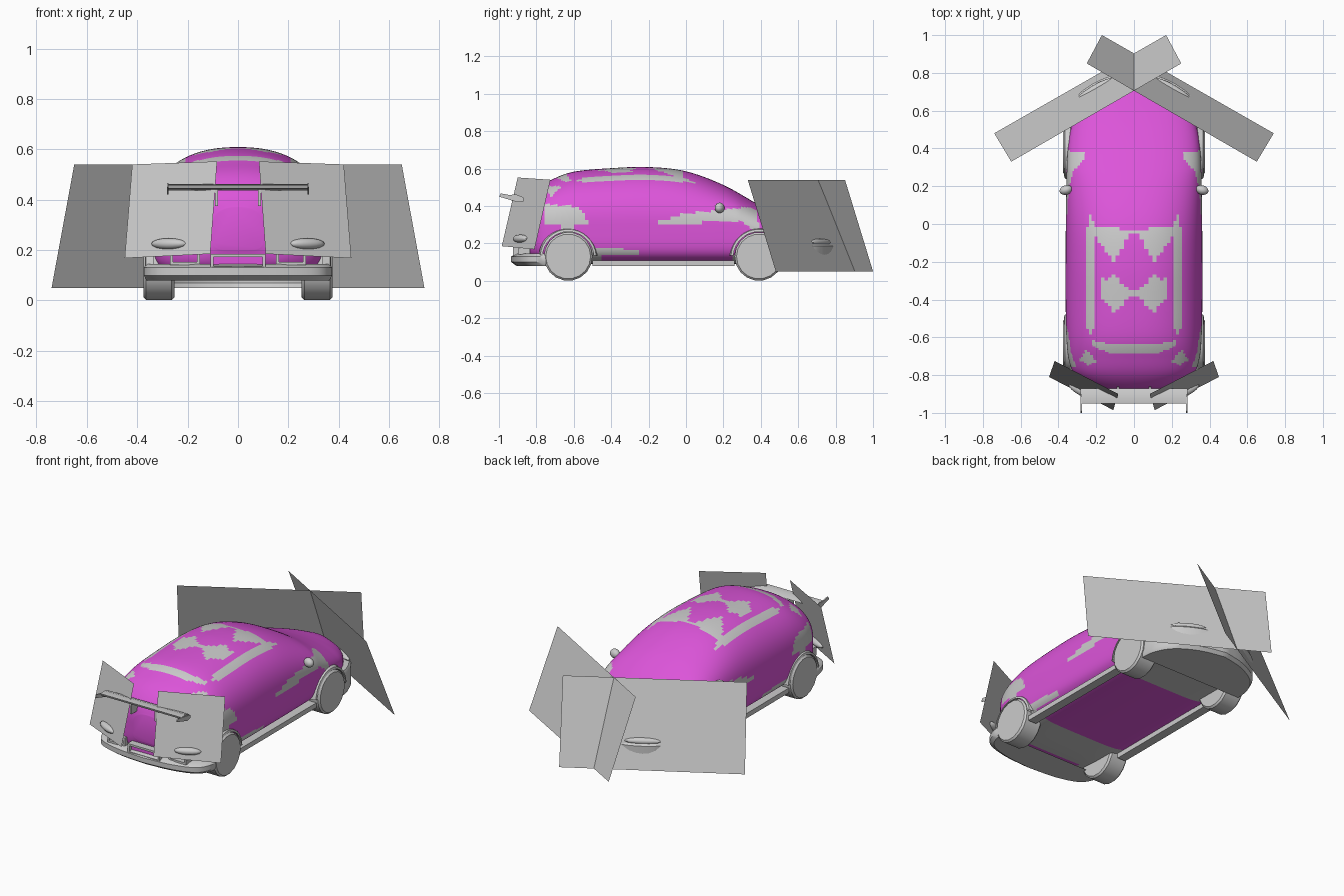
import bpy, bmesh, math
from mathutils import Vector, Matrix

if "Cube" in bpy.data.objects:
    bpy.data.objects.remove(bpy.data.objects["Cube"])


def material(name, rgb):
    m = bpy.data.materials.new(name)
    m.diffuse_color = (*rgb, 1)
    m.use_nodes = True
    m.node_tree.nodes["Principled BSDF"].inputs["Base Color"].default_value = m.diffuse_color
    return m


GREY = material("light grey", (0.6, 0.6, 0.6))
MAGENTA = material("magenta", (0.72, 0.09, 0.7))


def finish(name, bm, mats=(GREY,), smooth=None, fix=True):
    if fix:
        bmesh.ops.recalc_face_normals(bm, faces=bm.faces)
    me = bpy.data.meshes.new(name)
    bm.to_mesh(me)
    bm.free()
    for m in mats:
        me.materials.append(m)
    ob = bpy.data.objects.new(name, me)
    bpy.context.collection.objects.link(ob)
    if smooth:
        bpy.context.view_layer.objects.active = ob
        ob.select_set(True)
        bpy.ops.object.shade_smooth_by_angle(angle=math.radians(smooth))
        ob.select_set(False)
    return ob


def box(name, lo, hi, mat=GREY):
    lo, hi = Vector(lo), Vector(hi)
    bm = bmesh.new()
    bmesh.ops.create_cube(bm, size=1, matrix=Matrix.Translation((lo + hi) / 2) @ Matrix.Diagonal((*(hi - lo), 1)))
    return finish(name, bm, (mat,))


def ellipsoid(name, centre, radii, turn=0):
    bm = bmesh.new()
    mx = Matrix.Translation(centre) @ Matrix.Rotation(turn, 4, 'Z') @ Matrix.Diagonal((*radii, 1))
    bmesh.ops.create_uvsphere(bm, u_segments=16, v_segments=8, radius=1, matrix=mx)
    return finish(name, bm, smooth=40)


def quad(name, pts):
    bm = bmesh.new()
    bm.faces.new([bm.verts.new(p) for p in pts])
    return finish(name, bm, fix=False)


def inside(u, v, poly):
    hit = False
    for (a, b), (c, d) in zip(poly, poly[1:] + poly[:1]):
        if (b > v) != (d > v) and u < (c - a) * (v - b) / (d - b) + a:
            hit = not hit
    return hit


def spline(pts, steps):
    pts = [Vector(p) for p in pts]
    out = []
    for i in range(len(pts) - 1):
        p0, p1, p2, p3 = pts[max(i - 1, 0)], pts[i], pts[i + 1], pts[min(i + 2, len(pts) - 1)]
        for k in range(steps):
            t = k / steps
            out.append(0.5 * (2 * p1 + (p2 - p0) * t + (2 * p0 - 5 * p1 + 4 * p2 - p3) * t * t
                              + (3 * p1 - p0 - 3 * p2 + p3) * t ** 3))
    return out + [pts[-1]]


# Body shell: stations of (y, half width, roof height, floor height)
STATIONS = [(-.885, .10, .37, .20), (-.86, .22, .43, .14), (-.80, .31, .495, .105), (-.72, .345, .54, .095),
            (-.6, .358, .583, .09), (-.4, .362, .602, .09), (-.2, .362, .608, .09), (0, .361, .585, .09),
            (.2, .358, .512, .09), (.38, .352, .412, .09), (.5, .335, .355, .09), (.6, .3, .315, .1),
            (.7, .22, .28, .11), (.77, .1, .25, .14)]
# Light patches seen from above (|x|, y) and from the side (y, z)
TOP = [[(.2, -.01), (.0, -.035), (.025, -.06), (.11, -.2), (.2, -.07)],
       [(.12, -.26), (.0, -.37), (.11, -.47), (.12, -.43), (.18, -.4), (.17, -.28), (.14, -.3)],
       [(.24, .06), (.2, -.02), (.205, -.5), (.225, -.6), (.25, -.55), (.255, -.1)],
       [(.23, -.61), (.22, -.65), (.1, -.69), (-.01, -.69), (-.01, -.64), (.15, -.635)],
       [(.25, -.66), (.29, -.72), (.24, -.75), (.2, -.73)]]
SIDE = [[(-.18, .30), (-.03, .355), (.38, .40), (.39, .25), (.29, .32), (.07, .31)],
        [(-.76, .41), (-.57, .395), (-.52, .31), (-.6, .265), (-.76, .27)],
        [(-.5, .18), (-.25, .165), (-.25, .13), (-.1, .11), (-.5, .1)]]


def ring_point(y, w, top, low, a):
    belt = min(.3, low + .55 * (top - low))
    c, s = math.cos(a), math.sin(a)
    n = 2.3 if s >= 0 else 5
    x = math.copysign(abs(c) ** (2 / n), c) * w
    z = belt + abs(s) ** (2 / n) * ((top - belt) if s >= 0 else (low - belt))
    return (x, y, z)


def body_shell():
    bm = bmesh.new()
    n = 112
    rings = [[bm.verts.new(ring_point(*st, 2 * math.pi * i / n)) for i in range(n)]
             for st in spline(STATIONS, 12)]
    for a, b in zip(rings, rings[1:]):
        for i in range(n):
            j = (i + 1) % n
            bm.faces.new((a[i], a[j], b[j], b[i]))
    bm.faces.new(rings[0])
    bm.faces.new(rings[-1])
    bmesh.ops.recalc_face_normals(bm, faces=bm.faces)
    for f in bm.faces:
        c, nm = f.calc_center_median(), f.normal
        x = abs(c.x)
        grey = False
        if nm.z < -.6:
            floor = x < .34 and -.46 < c.y < .24 or x < .2 and -.82 < c.y < -.72
            grey = not floor
        elif c.z > .42 and nm.z > .15:
            grey = any(inside(x, c.y, p) for p in TOP)
        elif abs(nm.x) > .35:
            grey = any(inside(c.y, c.z, p) for p in SIDE)
        f.material_index = 0 if grey else 1
    finish("body_shell", bm, (GREY, MAGENTA), smooth=50)


body_shell()


# Bumpers: curved walls closed underneath, from a half outline
def bumper(name, half, low, high, lean):
    outline = spline(half, 4)
    outline += [Vector((-p.x, p.y)) for p in reversed(outline[:-1])]
    bm = bmesh.new()
    levels = []
    for z, k in ((low, lean), (low + .02, 1), (high - .015, 1), (high, lean), (high, .88)):
        levels.append([bm.verts.new((p.x * k, p.y * k, z)) for p in outline])
    for a, b in zip(levels, levels[1:]):
        for i in range(len(a) - 1):
            bm.faces.new((a[i], a[i + 1], b[i + 1], b[i]))
    bm.faces.new(levels[0])
    finish(name, bm, smooth=35)


bumper("rear_bumper", [(.372, -.74), (.37, -.8), (.32, -.875), (.18, -.92), (0, -.935)], .08, .145, .97)
bumper("front_bumper", [(.36, .5), (.345, .6), (.28, .7), (.15, .775), (0, .81)], .05, .2, .98)

# Number plate frame and rear vents
for name, x0, x1, z0, z1, y in (("plate_frame", -.11, .11, .125, .185, -.925),
                                ("vent_frame", .15, .27, .14, .195, -.895),
                                ("vent_frame", -.27, -.15, .14, .195, -.895)):
    t = .012
    box(name + "_bottom", (x0, y, z0), (x1, y + .06, z0 + t))
    box(name + "_top", (x0, y, z1 - t), (x1, y + .06, z1))
    box(name + "_left", (x0, y, z0), (x0 + t, y + .06, z1))
    box(name + "_right", (x1 - t, y, z0), (x1, y + .06, z1))
box("plate_recess", (-.1, -.905, .13), (.1, -.86, .18), MAGENTA)


# Wheels and arch trims
def wheel(s, y):
    bm = bmesh.new()
    mx = Matrix.Translation((s * .314, y, .13)) @ Matrix.Rotation(math.pi / 2, 4, 'Y')
    bmesh.ops.create_cone(bm, cap_ends=True, segments=18, radius1=.13, radius2=.13, depth=.122, matrix=mx)
    rims = [e for e in bm.edges if abs(e.verts[0].co.x - e.verts[1].co.x) < .001]
    bmesh.ops.bevel(bm, geom=rims, offset=.01, segments=1, affect='EDGES')
    finish("wheel", bm, smooth=30)


def arch(s, y):
    bm = bmesh.new()
    rows = []
    for i in range(17):
        a = math.pi * (.02 + .96 * i / 16)
        rows.append([bm.verts.new((s * x, y + r * math.cos(a), .125 + r * math.sin(a)))
                     for x, r in ((.335, .137), (.37, .137), (.366, .15), (.335, .158))])
    for a, b in zip(rows, rows[1:]):
        for k in range(4):
            bm.faces.new((a[k], a[(k + 1) % 4], b[(k + 1) % 4], b[k]))
    finish("wheel_arch", bm, smooth=30)


for s in (-1, 1):
    for y in (-.63, .39):
        wheel(s, y)
        arch(s, y)
    # Sills
    box("sill", (min(s * .3, s * .355), -.5, .078), (max(s * .3, s * .355), .26, .108))
    # Mirrors
    ellipsoid("mirror", (s * .36, .18, .39), (.035, .025, .028), s * -.3)
    box("mirror_arm", (min(s * .3, s * .35), .175, .37), (max(s * .3, s * .35), .195, .382))
    # Lamps poking through the glare panels
    ellipsoid("front_lamp", (s * .205, .715, .205), (.11, .022, .02), s * math.radians(-30))
    ellipsoid("rear_lamp", (s * .275, -.885, .225), (.078, .025, .022), s * math.radians(27))
    # Flat glare panels, crossing at the nose
    quad("front_glare_panel", [(s * .74, .48, .05), (s * -.17, 1.0, .05), (s * -.25, .85, .54), (s * .65, .33, .54)])
    quad("rear_glare_panel", [(s * .11, -.985, .185), (s * .45, -.81, .168), (s * .42, -.725, .54), (s * .083, -.9, .552)])
    # Rear wing supports and end plates
    box("wing_support", (s * .085 - .006, -.93, .375), (s * .085 + .006, -.86, .44))
    bm = bmesh.new()
    prof = [(-1.0, .45), (-.99, .467), (-.87, .445), (-.87, .425), (-.9, .42)]
    f = bm.faces.new([bm.verts.new((s * .275, y, z)) for y, z in prof])
    ext = bmesh.ops.extrude_face_region(bm, geom=[f])
    bmesh.ops.translate(bm, vec=(s * .007, 0, 0), verts=[v for v in ext['geom'] if isinstance(v, bmesh.types.BMVert)])
    finish("wing_end_plate", bm)

# Rear wing blade
bm = bmesh.new()
rows = [[bm.verts.new((x, y, z)) for y, z in ((-.95, .458), (-.91, .462), (-.87, .447), (-.9, .436), (-.945, .445))]
        for x in (-.278, .278)]
for k in range(5):
    bm.faces.new((rows[0][k], rows[0][(k + 1) % 5], rows[1][(k + 1) % 5], rows[1][k]))
for r in rows:
    bm.faces.new(r)
finish("rear_wing", bm, smooth=40)
